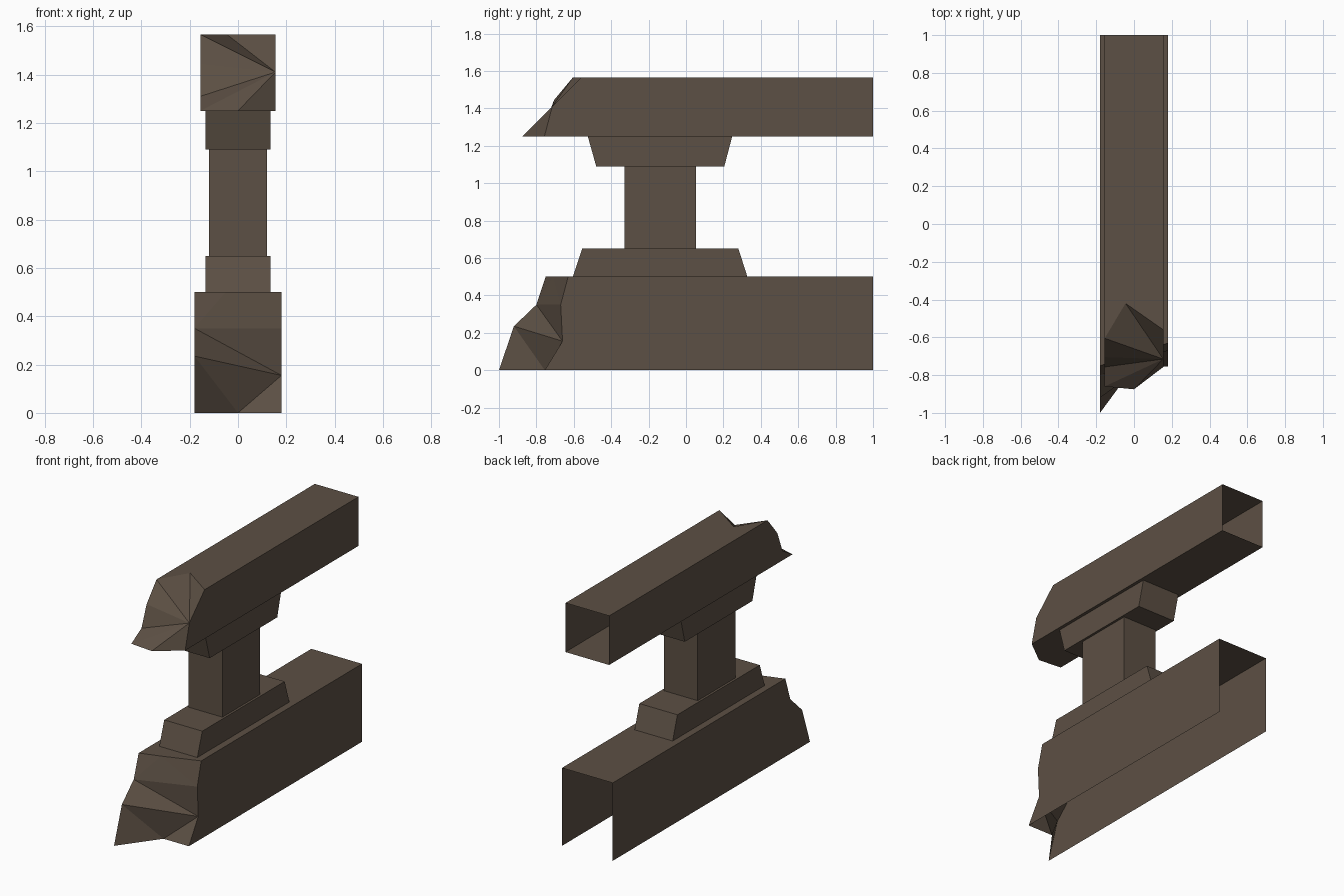
import bpy, bmesh

if "Cube" in bpy.data.objects:
    bpy.data.objects.remove(bpy.data.objects["Cube"])

brown = bpy.data.materials.new("weathered dark brown")
brown.diffuse_color = (0.108, 0.080, 0.058, 1)
brown.use_nodes = True
brown.node_tree.nodes["Principled BSDF"].inputs["Base Color"].default_value = brown.diffuse_color


def make(name, points, faces):
    """Build a flat-shaded object from named points."""
    bm = bmesh.new()
    v = {k: bm.verts.new(p) for k, p in points.items()}
    for f in faces:
        bm.faces.new([v[k] for k in f])
    bmesh.ops.recalc_face_normals(bm, faces=bm.faces)
    me = bpy.data.meshes.new(name)
    bm.to_mesh(me)
    bm.free()
    me.materials.append(brown)
    ob = bpy.data.objects.new(name, me)
    bpy.context.collection.objects.link(ob)
    return ob


def broken_beam(name, w, z0, z1, left, right, top_mid, low_mid, cap, bottom):
    """Hollow beam, open at the back, with a jagged faceted front end.
    left / right: (y, z) outline of the break, listed from bottom to top."""
    pts = {f"L{i}": (-w, y, z) for i, (y, z) in enumerate(left)}
    pts.update({f"R{i}": (w, y, z) for i, (y, z) in enumerate(right)})
    pts["T"] = (top_mid[0], top_mid[1], z1)
    pts["B"] = (low_mid[0], low_mid[1], z0)
    for s, x in (("l", -w), ("r", w)):
        pts[s + "0"] = (x, 1, z0)
        pts[s + "1"] = (x, 1, z1)
    nl, nr = len(left), len(right)
    faces = [[f"L{i}" for i in range(nl)] + ["l1", "l0"],
             [f"R{i}" for i in range(nr)] + ["r1", "r0"],
             [f"L{nl-1}", "T", f"R{nr-1}", "r1", "l1"]]
    if bottom:
        faces.append(["L0", "B", "R0", "r0", "l0"])
    return make(name, pts, faces + [f.split() for f in cap])


# Lower beam: open channel underneath
broken_beam("lower_beam", 0.18, 0, 0.5,
            [(-1, 0), (-0.92, 0.235), (-0.80, 0.35), (-0.75, 0.5)],
            [(-0.755, 0), (-0.66, 0.155), (-0.67, 0.35), (-0.63, 0.5)],
            (-0.05, -0.71), (0, -0.755),
            ["L0 B L1", "B R1 L1", "B R0 R1", "L1 R1 L2", "L2 R1 R2",
             "L2 T L3", "L2 R2 T", "R2 R3 T"], False)

# Upper rail: closed tube, break fans out from one corner point
broken_beam("upper_rail", 0.155, 1.25, 1.565,
            [(-0.86, 1.25), (-0.757, 1.31), (-0.705, 1.445), (-0.605, 1.565)],
            [(-0.757, 1.25), (-0.715, 1.41), (-0.56, 1.565)],
            (-0.045, -0.42), (0, -0.875),
            ["L0 B R1", "B R0 R1", "L0 R1 L1", "L1 R1 L2", "L2 R1 L3",
             "L3 R1 T", "T R1 R2"], True)


def block(name, w, z0, y0, z1, y1):
    """Block whose y extent tapers from y0 at z0 to y1 at z1."""
    pts = {(i, j, k): ((-w, w)[i], (y0, y1)[k][j], (z0, z1)[k])
           for i in (0, 1) for j in (0, 1) for k in (0, 1)}
    ring = [(0, 0), (1, 0), (1, 1), (0, 1)]
    faces = [[(*a, 0), (*b, 0), (*b, 1), (*a, 1)]
             for a, b in zip(ring, ring[1:] + ring[:1])]
    faces += [[(*a, k) for a in ring] for k in (0, 1)]
    return make(name, pts, faces)


# Baluster between the beams: foot, post and head
block("post_foot", 0.135, 0.5, (-0.605, 0.328), 0.65, (-0.555, 0.28))
block("post", 0.12, 0.65, (-0.33, 0.053), 1.09, (-0.33, 0.053))
block("post_head", 0.135, 1.09, (-0.48, 0.205), 1.25, (-0.525, 0.247))
